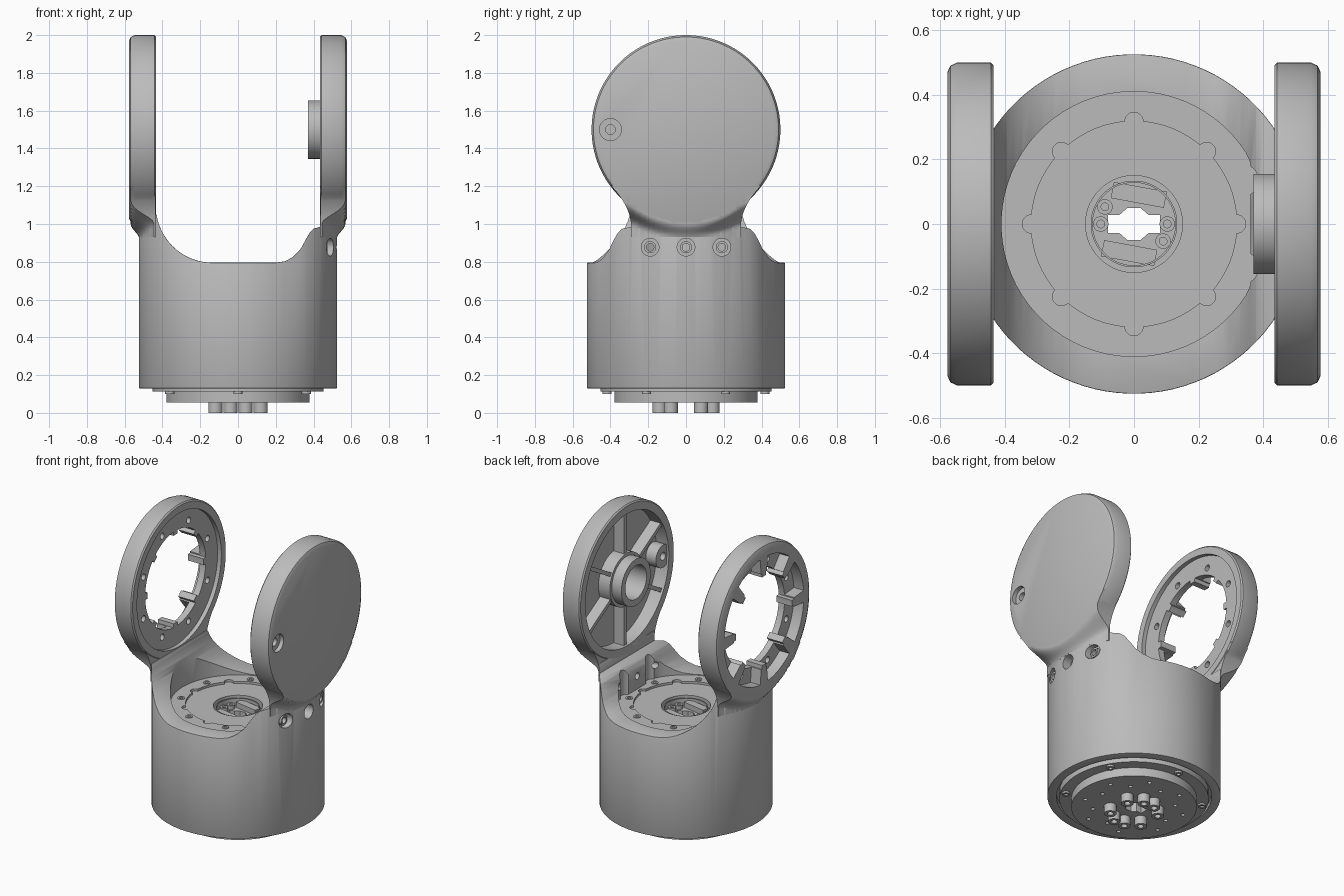
import bpy, bmesh
from math import sin, cos, pi, sqrt, hypot, radians
from mathutils import Vector

if "Cube" in bpy.data.objects:
    bpy.data.objects.remove(bpy.data.objects["Cube"])

grey = bpy.data.materials.new("machined_grey")
grey.use_nodes = True
grey.diffuse_color = (0.5, 0.5, 0.5, 1)
grey.node_tree.nodes["Principled BSDF"].inputs["Base Color"].default_value = (0.5, 0.5, 0.5, 1)

# Map local (u, v, along-axis) to world for each axis
AXES = {"x": lambda u, v, h: (h, u, v), "y": lambda u, v, h: (u, h, v), "z": lambda u, v, h: (u, v, h)}


def finish(name, bm):
    bmesh.ops.remove_doubles(bm, verts=bm.verts, dist=1e-5)
    bmesh.ops.recalc_face_normals(bm, faces=bm.faces)
    mesh = bpy.data.meshes.new(name)
    bm.to_mesh(mesh)
    bm.free()
    mesh.materials.append(grey)
    ob = bpy.data.objects.new(name, mesh)
    bpy.context.collection.objects.link(ob)
    return ob


def loft(name, rings, closed=False):
    """Skin rings of points; cap the ends unless the rings close on themselves."""
    bm = bmesh.new()
    vs = [[bm.verts.new(p) for p in ring] for ring in rings]
    n = len(vs[0])
    for i in range(len(vs) - (0 if closed else 1)):
        a, b = vs[i], vs[(i + 1) % len(vs)]
        for j in range(n):
            bm.faces.new((a[j], a[(j + 1) % n], b[(j + 1) % n], b[j]))
    if not closed:
        bm.faces.new(vs[0])
        bm.faces.new(vs[-1])
    return finish(name, bm)


def prism(name, pts, lo, hi, axis):
    return loft(name, [[AXES[axis](u, v, h) for u, v in pts] for h in (lo, hi)])


def circle(r, n=48, u=0, v=0):
    return [(u + r * cos(2 * pi * (i + .5) / n), v + r * sin(2 * pi * (i + .5) / n)) for i in range(n)]


def cyl(name, r, lo, hi, axis="z", u=0, v=0, n=48):
    return prism(name, circle(r, n, u, v), lo, hi, axis)


def lathe(name, profile, axis="z", u=0, v=0, n=72):
    """Stacked circles along a (radius, height) profile; tiny radii close the ends."""
    return loft(name, [[AXES[axis](a, b, h) for a, b in circle(r, n, u, v)] for r, h in profile])


def tube(name, r_in, r_out, lo, hi, axis="z", u=0, v=0, n=48):
    prof = [(r_in, lo), (r_out, lo), (r_out, hi), (r_in, hi)]
    return loft(name, [[AXES[axis](a, b, h) for a, b in circle(r, n, u, v)] for r, h in prof], True)


def apply(ob, mod):
    bpy.context.view_layer.objects.active = ob
    bpy.ops.object.modifier_apply(modifier=mod.name)


def boolean(ob, other, op="DIFFERENCE"):
    mod = ob.modifiers.new("bool", "BOOLEAN")
    mod.operation, mod.solver, mod.object = op, "EXACT", other
    apply(ob, mod)
    bpy.data.objects.remove(other)


def bolt(name, r, base, top, axis="z", u=0, v=0):
    deep = base + (top - base) * 0.4
    return lathe(name, [(r, base), (r, top), (r * .5, top), (r * .5, deep)], axis, u, v, 16)


def polar(r, deg):
    return r * cos(radians(deg)), r * sin(radians(deg))


def sector(r0, r1, a0, a1, v=0, n=10):
    arc = [a0 + (a1 - a0) * i / n for i in range(n + 1)]
    pts = [polar(r1, a) for a in arc] + [polar(r0, a) for a in reversed(arc)]
    return [(p, q + v) for p, q in pts]


# Housing: drum cut by a saddle profile
R, FLOOR, HUB_Z = 0.525, 0.79, 1.5
body = lathe("housing", [(R, .13), (R, 1.05)], n=96)
saddle = [(-.435, 1.3)]
saddle += [(-.135 - .3 * cos(a * pi / 24), 1.097 - .302 * sin(a * pi / 24)) for a in range(13)]
saddle += [(.2, .795), (.25, .803), (.29, .825), (.33, .865), (.36, .92), (.38, .955),
           (.40, .975), (.435, .985), (.435, 1.3)]
boolean(body, prism("cutter", saddle, -1, 1, "y"))
bev = body.modifiers.new("rim_round", "BEVEL")
bev.width, bev.segments, bev.limit_method, bev.angle_limit = .012, 2, "ANGLE", radians(50)
apply(body, bev)

# Inner floor, recessed plate, hub well and cable opening
boolean(body, prism("cutter", [(min(.36, a), b) for a, b in circle(.41, 72)], FLOOR, 1.4, "z"))
for s in (-1, 1):
    boolean(body, cyl("cutter", .05, FLOOR, 1.4, u=.335, v=.135 * s, n=24))
boolean(body, cyl("cutter", .318, FLOOR - .015, 1, n=72))
for i in range(8):
    u, v = polar(.318, 45 * i)
    boolean(body, cyl("cutter", .028, FLOOR - .015, FLOOR + .05, u=u, v=v, n=16))
boolean(body, cyl("cutter", .15, .715, 1))
boolean(body, cyl("cutter", .47, 0, .16, n=72))
for y in (-.19, 0, .19):
    boolean(body, cyl("cutter", .047, .455, .7, "x", y, .877, 24))
    boolean(body, cyl("cutter", .022, .3, .5, "x", y, .877, 16))
    tube("side_screw", .02, .032, .45, .475, "x", y, .877, 20)
opening = [(.08, .028), (.045, .028), (.02, .05), (-.02, .05), (-.045, .028), (-.08, .028)]
opening += [(-a, -b) for a, b in opening]
boolean(body, prism("cutter", opening, 0, 1, "z"))

# Floor screws, hub liner, hub screws and connector bars
for i in range(8):
    u, v = polar(.352, 22.5 + 45 * i)
    bolt("floor_screw", .022, FLOOR - .02, FLOOR + .004, u=u, v=v)
tube("hub_liner", .128, .134, .71, .765)
for s in (-1, 1):
    for u, v in ((.09, -.053), (.103, 0)):
        bolt("hub_screw", .024, .71, .74, u=u * s, v=v * s)
    c = Vector((.015 * s, .09 * s))
    t, w = Vector((.082, -.015)), Vector((.005, .025))
    prism("connector_bar", [c + t + w, c - t + w, c - t - w, c + t - w], .71, .75, "z")

# Output flange underneath
flange = lathe("output_flange", [(.38, .055), (.38, .112), (.452, .112), (.452, .17)])
boolean(flange, prism("cutter", opening, 0, 1, "z"))
for i in range(16):
    u, v = polar(.31 if i % 2 else .25, 22.5 * i)
    boolean(flange, cyl("cutter", .013, 0, .085, u=u, v=v, n=12))
for i in range(6):
    u, v = polar(.418, 60 * i + 30)
    bolt("flange_screw", .025, .12, .1, u=u, v=v)
for sx in (-1, 1):
    for sy in (-1, 1):
        for u, v in ((.04, .14), (.12, .08)):
            bolt("output_bolt", .038, .06, .005 - .005, u=u * sx, v=v * sy)


# Side arms: rounded disc blended into the drum by a flared neck
def arm(name, s):
    inner, outer, r = .435, .577, .5
    disc = lathe(name, [(r - .008, inner * s), (r, (inner + .008) * s), (r, (outer - .03) * s),
                        (r - .01, (outer - .009) * s), (r - .03, outer * s)], "x", 0, HUB_Z, 96)
    rings = []
    for k in range(19):
        z = .93 + .015 * k
        w = .29 + .125 * (max(0, z - .98) / .24) ** 2
        ring = []
        for j in range(25):
            y = w * (j / 12 - 1)
            t = min(1, max(0, (.575 - hypot(y, z - HUB_Z)) / .075))
            t = t * t * (3 - 2 * t)
            drum = max(sqrt(R * R - y * y), inner + .01)
            ring.append(((drum + (outer - .008 - drum) * t) * s, y, z))
        rings.append(ring + [((inner + .003) * s, w, z), ((inner + .003) * s, -w, z)])
    boolean(disc, loft("neck", rings), "UNION")
    return disc


# Closed arm: webbed recess with bearing boss on the inside
cap = arm("closed_arm", 1)
boolean(cap, cyl("cutter", .44, .3, .525, "x", 0, HUB_Z, 72))
tube("bearing_boss", .112, .155, .37, .53, "x", 0, HUB_Z)
tube("boss_collar", .15, .175, .44, .53, "x", 0, HUB_Z)
for i in range(6):
    d = Vector(polar(1, 90 + 60 * i))
    w = Vector((-d.y, d.x)) * .013
    mid = Vector((0, HUB_Z))
    prism("web", [mid + d * .15 + w, mid + d * .15 - w, mid + d * .45 - w, mid + d * .45 + w], .45, .53, "x")
boolean(cap, cyl("cutter", .058, .55, .7, "x", -.4, HUB_Z, 32))
boolean(cap, cyl("cutter", .026, .3, .7, "x", -.4, HUB_Z, 24))
tube("pivot_screw_boss", .026, .075, .45, .535, "x", -.4, HUB_Z, 32)

# Open arm: ring with scalloped pockets, tabs and screw holes
ring = arm("ring_arm", -1)
boolean(ring, cyl("cutter", .295, -1, 0, "x", 0, HUB_Z, 72))
boolean(ring, cyl("cutter", .445, -.462, 0, "x", 0, HUB_Z, 72))
for i in range(8):
    a = 22.5 + 45 * i
    boolean(ring, prism("cutter", sector(.2, .32, a - 18.5, a + 18.5, HUB_Z), -1, 0, "x"))
    boolean(ring, prism("cutter", sector(.25, .42, a - 17, a + 17, HUB_Z), -1, -.505, "x"))
    u, v = polar(.365, a)
    boolean(ring, cyl("cutter", .021, -1, 0, "x", u, v + HUB_Z, 16))

# Smooth shading with crisp edges
for ob in list(bpy.context.collection.objects):
    if ob.type == "MESH" and grey.name in ob.data.materials:
        bpy.ops.object.select_all(action="DESELECT")
        ob.select_set(True)
        bpy.context.view_layer.objects.active = ob
        bpy.ops.object.shade_smooth_by_angle(angle=radians(32))
